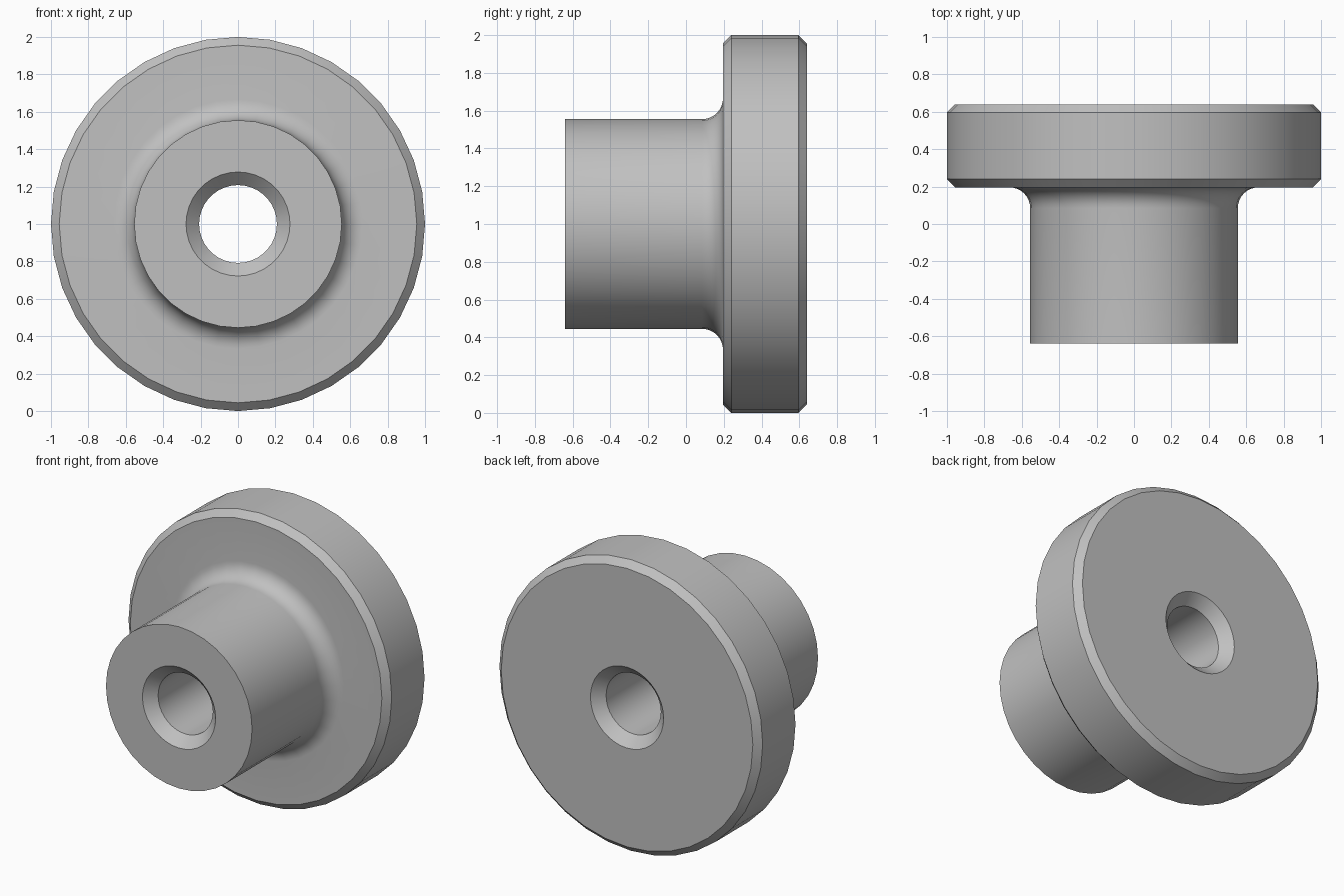
import bpy
import bmesh
import math
from mathutils import Matrix, Vector

default = bpy.data.objects.get("Cube")
if default:
    bpy.data.objects.remove(default)

SEGMENTS = 36
HALF = 0.64          # half of the total depth
FLANGE_R, FLANGE_FRONT, CHAMFER = 1.0, 0.196, 0.044
BOSS_R, FILLET = 0.555, 0.111
BORE_R, SINK = 0.208, 0.07

# Plain metal
metal = bpy.data.materials.new("grey metal")
metal.use_nodes = True
grey = (0.53, 0.53, 0.53, 1)
metal.diffuse_color = grey
metal.node_tree.nodes["Principled BSDF"].inputs["Base Color"].default_value = grey

# Half section as (radius, depth): boss, fillet, flange, bore
profile = [(BORE_R, SINK - HALF), (BORE_R + SINK, -HALF), (BOSS_R, -HALF)]
for i in range(9):
    a = i / 8 * math.pi / 2
    profile.append((BOSS_R + FILLET * (1 - math.cos(a)),
                    FLANGE_FRONT - FILLET * (1 - math.sin(a))))
profile += [(FLANGE_R - CHAMFER, FLANGE_FRONT),
            (FLANGE_R, FLANGE_FRONT + CHAMFER),
            (FLANGE_R, HALF - CHAMFER),
            (FLANGE_R - CHAMFER, HALF),
            (BORE_R + SINK, HALF),
            (BORE_R, HALF - SINK)]

# Revolve the closed section around the depth axis
bm = bmesh.new()
verts = [bm.verts.new((r, y, 0)) for r, y in profile]
edges = [bm.edges.new((v, verts[(i + 1) % len(verts)])) for i, v in enumerate(verts)]
bmesh.ops.spin(bm, geom=verts + edges, cent=(0, 0, 0), axis=(0, 1, 0),
               angle=math.tau, steps=SEGMENTS, use_duplicate=False)
bmesh.ops.remove_doubles(bm, verts=bm.verts, dist=0.0005)
bmesh.ops.recalc_face_normals(bm, faces=bm.faces)
bmesh.ops.transform(bm, matrix=Matrix.Translation(Vector((0, 0, FLANGE_R))), verts=bm.verts)

mesh = bpy.data.meshes.new("flanged_bushing")
bm.to_mesh(mesh)
bm.free()
mesh.materials.append(metal)
bushing = bpy.data.objects.new("flanged_bushing", mesh)
bpy.context.collection.objects.link(bushing)

# Smooth round walls, crisp rims
bpy.ops.object.select_all(action="DESELECT")
bushing.select_set(True)
bpy.context.view_layer.objects.active = bushing
bpy.ops.object.shade_smooth_by_angle(angle=math.radians(30))
